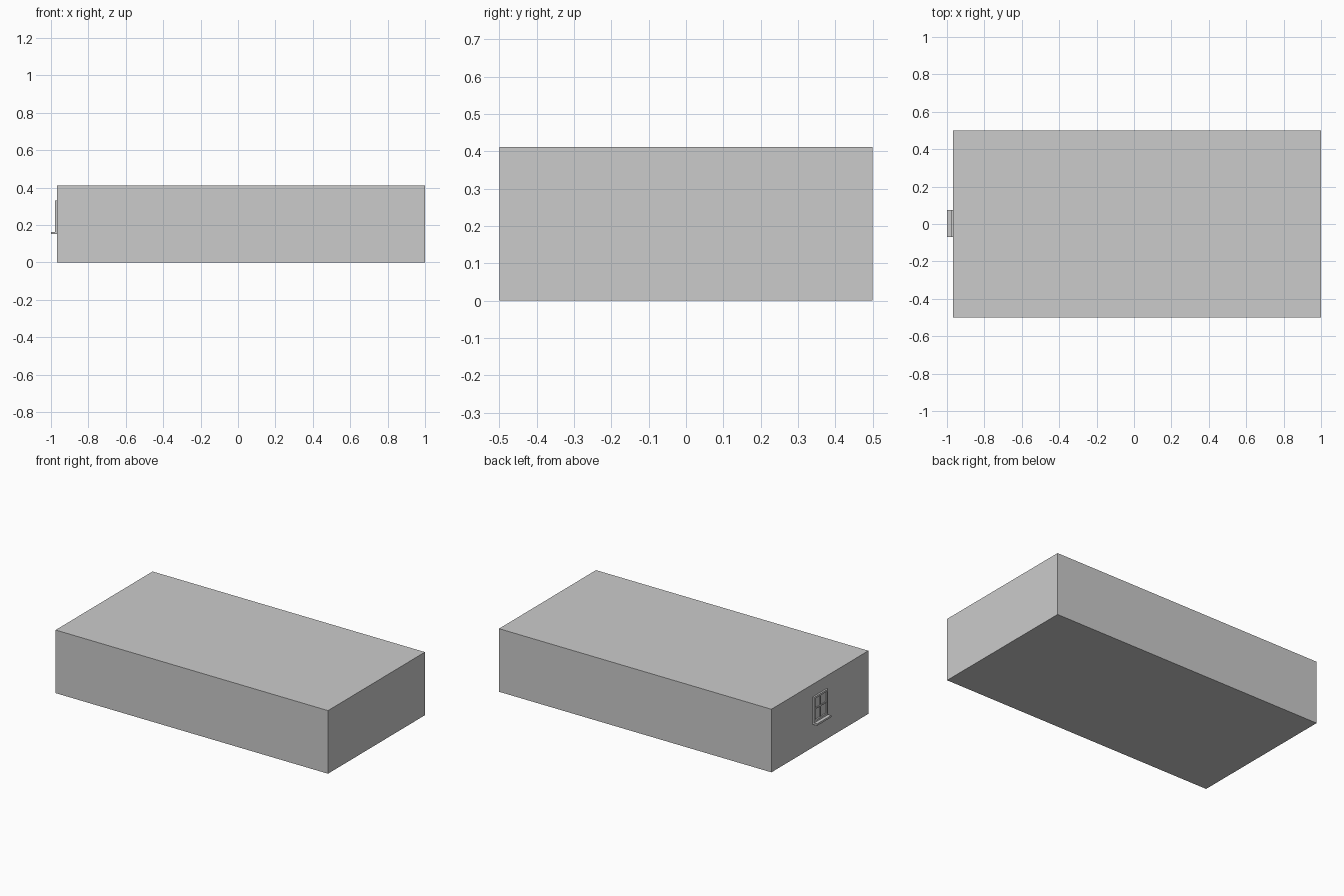
import bpy

if "Cube" in bpy.data.objects:
    bpy.data.objects.remove(bpy.data.objects["Cube"])


def box(name, x, y, z):
    """Box from (min, max) ranges on each axis."""
    bpy.ops.mesh.primitive_cube_add(size=1, location=[(a + b) / 2 for a, b in (x, y, z)])
    ob = bpy.context.object
    ob.name = name
    ob.scale = [b - a for a, b in (x, y, z)]
    bpy.ops.object.transform_apply(location=False, rotation=False, scale=True)
    return ob


WALL = -0.967
Y0, Y1 = -0.07, 0.075
Z0, Z1 = 0.163, 0.33
T = 0.012
YM = (Y0 + Y1) / 2
FX = (WALL - 0.011, WALL)      # outer frame depth
BX = (WALL - 0.007, WALL)      # glazing bar depth

# building block
box("building_block", (WALL, 1.0), (-0.5, 0.5), (0, 0.412))

# window frame
for side, y in (("left", Y1 - T), ("right", Y0)):
    box("window_jamb_" + side, FX, (y, y + T), (Z0, Z1))
box("window_head", FX, (Y0 + T, Y1 - T), (Z1 - T, Z1))
box("window_bottom_rail", FX, (Y0 + T, Y1 - T), (Z0, Z0 + T))

# glazing bars
ZT = Z0 + 0.085
box("window_mullion", BX, (YM - 0.005, YM + 0.005), (Z0 + T, Z1 - T))
for side, y in (("right", (Y0 + T, YM - 0.005)), ("left", (YM + 0.005, Y1 - T))):
    box("window_transom_" + side, BX, y, (ZT - 0.004, ZT + 0.004))

# glass pane
box("window_glass", (WALL - 0.002, WALL), (Y0 + T, Y1 - T), (Z0 + T, Z1 - T))

# window sill
box("window_sill", (-1.0, WALL), (Y0, Y1), (0.151, Z0))
